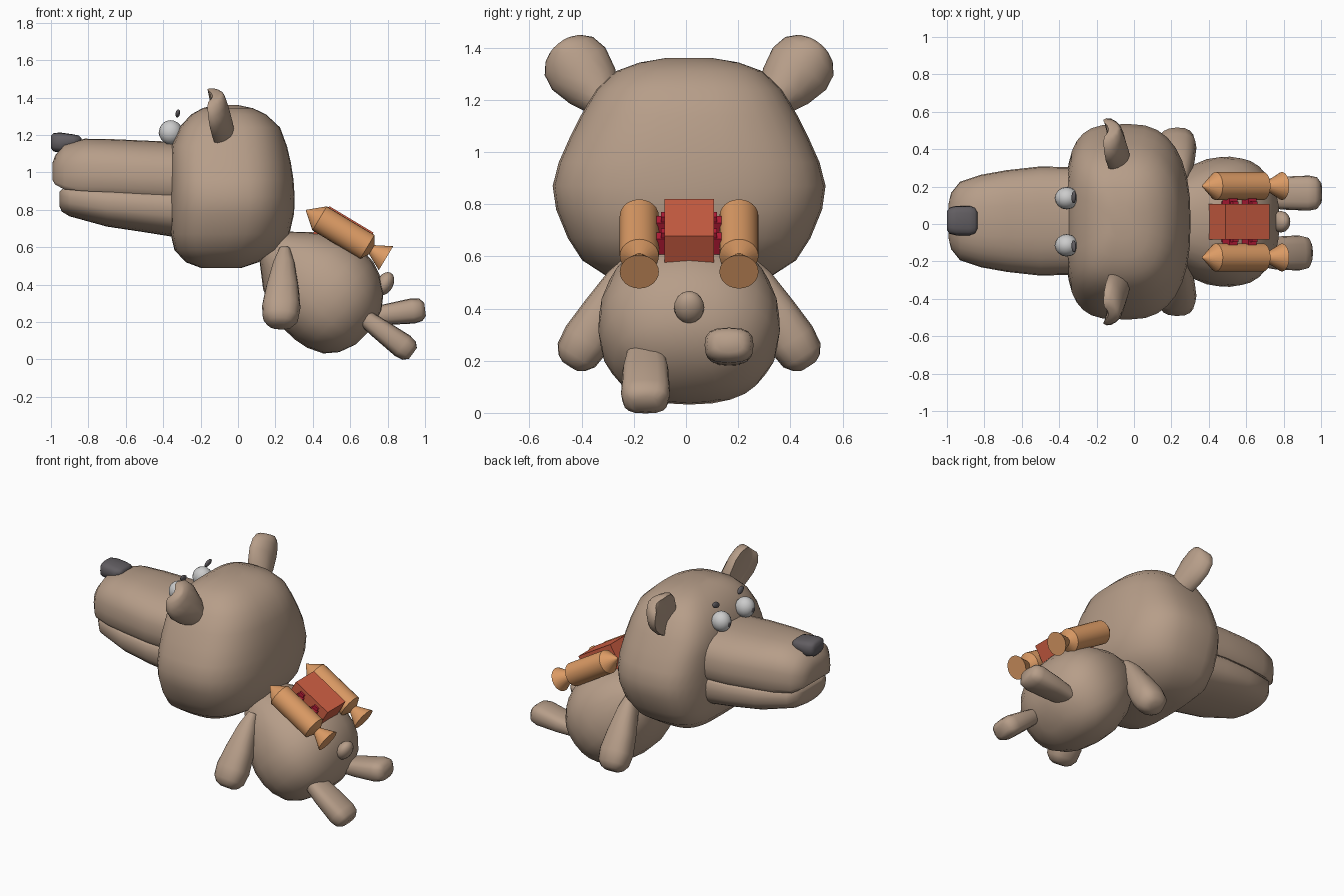
import bpy, bmesh
from math import sin, cos, pi, radians, copysign
from mathutils import Vector as V

if "Cube" in bpy.data.objects:
    bpy.data.objects.remove(bpy.data.objects["Cube"])

CY = 0.012  # symmetry plane


def material(name, rgb):
    m = bpy.data.materials.new(name)
    m.diffuse_color = (*rgb, 1)
    m.use_nodes = True
    m.node_tree.nodes["Principled BSDF"].inputs["Base Color"].default_value = m.diffuse_color
    return m


FUR = material("fur", (0.47, 0.34, 0.25))
DARK = material("dark", (0.12, 0.11, 0.12))
ORANGE = material("orange", (0.72, 0.33, 0.13))
RED = material("red", (0.65, 0.12, 0.06))
CRIMSON = material("crimson", (0.5, 0.012, 0.04))


def loft(name, rings, mat, n=24, p=(2, 2), angle=50, warp=None, floor=-1):
    """Skin superellipse rings (centre, half axis, half axis) with capped ends.
    p holds the exponents of the negative and positive side, floor cuts the second axis flat."""
    bm = bmesh.new()
    loops = []
    for c, u, v in rings:
        loop = []
        for i in range(n):
            a = 2 * pi * i / n
            e = 2 / p[cos(a) > 0]
            s = copysign(abs(cos(a)) ** e, cos(a))
            t = max(copysign(abs(sin(a)) ** e, sin(a)), floor)
            co = V(c) + V(u) * s + V(v) * t
            if warp:
                co += warp(s, t)
            loop.append(bm.verts.new(co))
        loops.append(loop)
    for a, b in zip(loops, loops[1:]):
        for i in range(n):
            j = (i + 1) % n
            bm.faces.new((a[i], a[j], b[j], b[i]))
    bm.faces.new(loops[0])
    bm.faces.new(loops[-1])
    bmesh.ops.recalc_face_normals(bm, faces=bm.faces)
    me = bpy.data.meshes.new(name)
    bm.to_mesh(me)
    bm.free()
    me.shade_smooth()
    me.set_sharp_from_angle(angle=radians(angle))
    ob = bpy.data.objects.new(name, me)
    bpy.context.collection.objects.link(ob)
    me.materials.append(mat)
    return ob


def limb(name, a, b, profile, wide, p=2.4, n=16):
    """Straight limb from a to b; profile = (t, half width, half thickness)."""
    a, b = V(a), V(b)
    d = (b - a).normalized()
    w = V(wide)
    w = (w - d * w.dot(d)).normalized()
    k = d.cross(w)
    return loft(name, [(a.lerp(b, t), w * r, k * s) for t, r, s in profile], FUR, n, (p, p))


def ball(name, loc, size, mat, rot=(0, 0, 0)):
    bpy.ops.mesh.primitive_uv_sphere_add(segments=16, ring_count=10, radius=1, location=loc, rotation=rot)
    ob = bpy.context.object
    ob.name, ob.scale = name, size
    ob.data.shade_smooth()
    if mat:
        ob.data.materials.append(mat)


# Head: sections by height (z, front and back x, half width); flatter face, rounder back
head = [(.49, -.20, .02, .20), (.52, -.28, .11, .31), (.585, -.34, .21, .41), (.67, -.36, .275, .465),
        (.78, -.365, .30, .51), (.87, -.365, .303, .523), (.96, -.365, .297, .50), (1.05, -.365, .283, .46),
        (1.14, -.357, .262, .415), (1.24, -.315, .225, .355), (1.31, -.25, .15, .28),
        (1.343, -.19, .08, .19), (1.36, -.13, 0, .09)]
loft("head", [(((a + b) / 2, CY, z), ((b - a) / 2, 0, 0), (0, w, 0)) for z, a, b, w in head], FUR, 32, (3.6, 2.5))

# Muzzle and jaw meeting at a flat mouth line: (x, mouth z, outer z, half width)
upper = [(-.992, .96, 1.05, .09), (-.978, .935, 1.09, .15), (-.93, .91, 1.15, .21), (-.82, .90, 1.18, .247),
         (-.68, .895, 1.178, .272), (-.5, .885, 1.17, .292), (-.25, .873, 1.16, .285)]
lower = [(-.955, .895, .82, .10), (-.942, .91, .79, .155), (-.90, .908, .765, .205), (-.7, .897, .71, .26),
         (-.5, .887, .68, .282), (-.25, .875, .64, .277)]
for name, secs in (("muzzle", upper), ("lower_jaw", lower)):
    loft(name, [((x, CY + .004, a + (b - a) * .3), (0, w, 0), (0, 0, (b - a) * .7)) for x, a, b, w in secs],
         FUR, 28, (2.5, 2.5), floor=-.43)

# Nose
nose = [(-1, 1.13, 1.195, .05), (-.987, 1.112, 1.21, .07), (-.95, 1.105, 1.213, .079),
        (-.88, 1.125, 1.203, .079), (-.85, 1.145, 1.197, .068), (-.838, 1.16, 1.185, .045)]
loft("nose", [((x, CY + .006, (a + b) / 2), (0, w, 0), (0, 0, (b - a) / 2)) for x, a, b, w in nose],
     DARK, 16, (3, 3))

# Torso: egg tilted 45 degrees (distance along axis, low, high, half width)
D, N = V((1, 0, -1)) * .7071, V((1, 0, 1)) * .7071
torso = [(-.38, .50, .60, .08), (-.286, .45, .68, .18), (-.17, .36, .79, .26), (-.05, .31, .86, .315),
         (.057, .288, .885, .345), (.14, .29, .88, .348), (.216, .305, .855, .335), (.30, .345, .80, .29),
         (.355, .41, .73, .21), (.388, .50, .64, .1)]
loft("torso", [(D * t + N * ((a + b) / 2) + V((0, CY, 0)), N * ((b - a) / 2), (0, w, 0))
               for t, a, b, w in torso], FUR, 24, (2.3, 2.3))
ball("tail", (.785, CY, .405), (.045, .058, .066), FUR, (0, .5, 0))

for side, s in (("left", 1), ("right", -1)):
    # Arms hanging outward
    limb(side + "_arm", (.25, CY + s * .2, .585), (.225, CY + s * .458, .18),
         [(0, .03, .04), (.2, .06, .07), (.5, .088, .085), (.75, .103, .094), (.9, .095, .085), (.97, .07, .06),
          (1, .04, .035)], (1, 0, 0))

    # Cupped ears, edges curling forward
    base, tip = V((-.085, CY + s * .32, 1.19)), V((-.135, CY + s * .495, 1.41))
    d = (tip - base).normalized()
    w = d.cross(V((1, 0, 0))).normalized()
    f = w.cross(d)
    f *= copysign(1, f.x)
    prof = [(0, .07, .045), (.3, .11, .048), (.6, .13, .046), (.82, .118, .042), (.95, .085, .036), (1, .055, .025)]
    loft(side + "_ear", [(base.lerp(tip, t) + f * .025, w * r, f * h) for t, r, h in prof], FUR, 16, (2.5, 2.5),
         warp=lambda u, v: f * (-.045 * u * u))

    # Eyes, pupils and brows
    y = CY + s * .126
    ball(side + "_eye", (-.36, y, 1.214), (.063, .06, .065), None)
    ball(side + "_pupil", (-.412, y, 1.21), (.012, .02, .022), DARK)
    ball(side + "_brow", (-.322, y + s * .005, 1.315), (.012, .034, .02), DARK, (s * .35, .2, 0))

# Legs: one raised, one lowered
foot = [(0, .07, .045), (.35, .088, .056), (.8, .094, .068), (.93, .085, .06), (1, .055, .036)]
limb("left_leg", (.68, .165, .225), (1.0, .165, .268), foot, (0, 1, 0), p=2.8)
limb("right_leg", (.66, -.155, .235), (.935, -.155, .032), foot, (0, 1, 0), p=2.8)

# Rocket pack, tilted 31 degrees
TILT = radians(31)
A = V((cos(TILT), 0, -sin(TILT)))
B = V((sin(TILT), 0, cos(TILT)))
C = V((.565, CY, .68))


def block(name, centre, size, mat):
    bpy.ops.mesh.primitive_cube_add(size=1, location=centre, rotation=(0, TILT, 0))
    ob = bpy.context.object
    ob.name, ob.scale = name, size
    ob.data.materials.append(mat)


block("pack_box", C - B * .015, (.275, .19, .19), RED)
for i, t in enumerate((-.06, .06)):
    block(f"pack_strut_{i}", C + A * t, (.05, .25, .07), CRIMSON)
    block(f"pack_bracket_{i}", C + A * t, (.035, .215, .115), CRIMSON)

# Tanks: nose cone, cylinder, flared nozzle
for side, s in (("left", 1), ("right", -1)):
    o = V((.565, CY + s * .191, .677))
    tank = [(-.235, .002), (-.15, .075), (.147, .075), (.175, .028), (.264, .075)]
    loft(side + "_tank", [(o + A * t, V((0, r, 0)), B * r) for t, r in tank], ORANGE, 24, (2, 2), 30)
